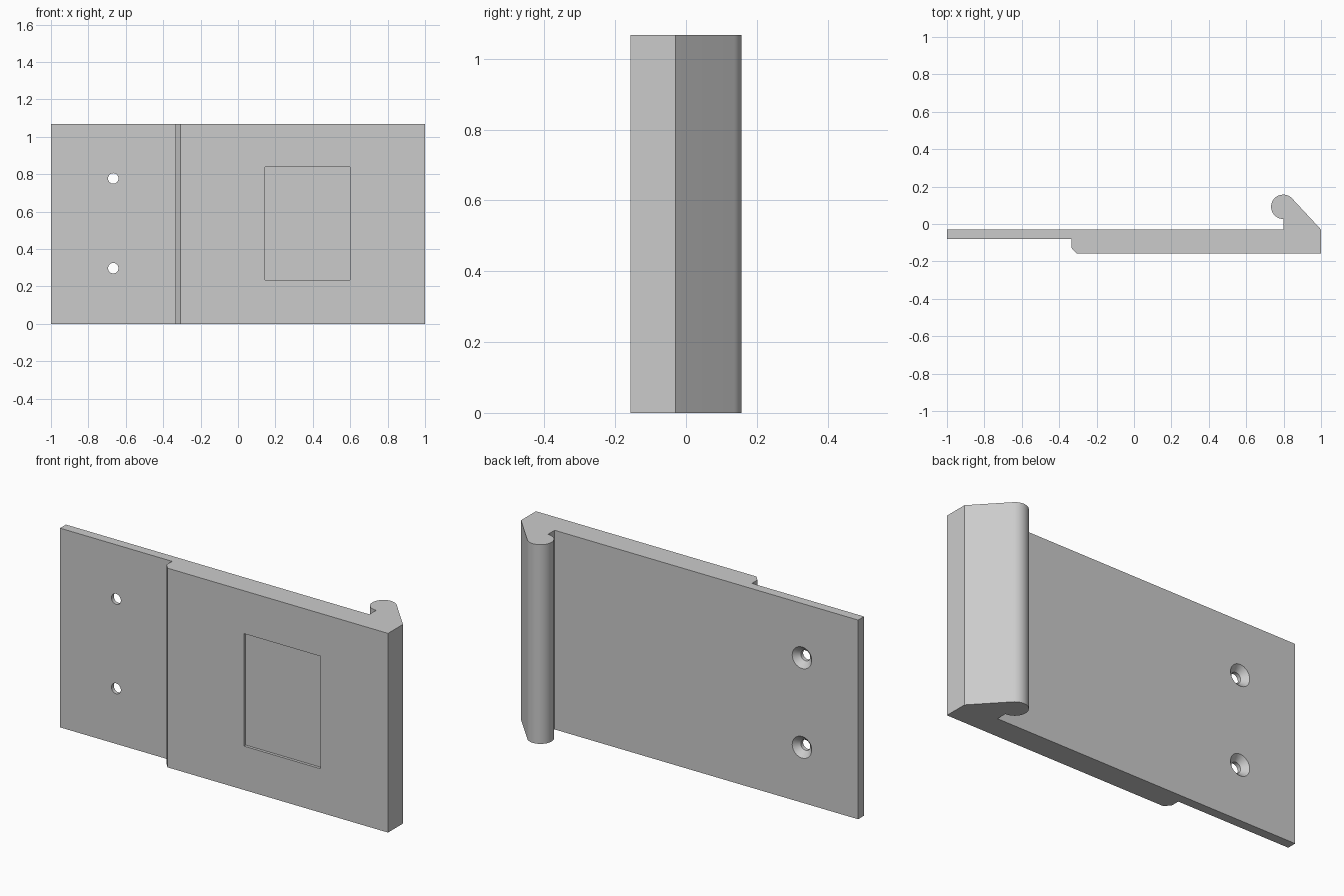
import bpy, bmesh
from math import sin, cos, pi, radians

cube = bpy.data.objects.get("Cube")
if cube:
    bpy.data.objects.remove(cube, do_unlink=True)

HEIGHT = 1.068

grey = bpy.data.materials.new("plain grey")
grey.use_nodes = True
colour = (0.6, 0.6, 0.6, 1)
grey.diffuse_color = colour
grey.node_tree.nodes["Principled BSDF"].inputs["Base Color"].default_value = colour


def loft(name, rings):
    """Closed solid bridging equal-length rings of points, capped at both ends."""
    bm = bmesh.new()
    loops = [[bm.verts.new(p) for p in ring] for ring in rings]
    n = len(loops[0])
    for a, b in zip(loops, loops[1:]):
        for i in range(n):
            j = (i + 1) % n
            bm.faces.new((a[i], a[j], b[j], b[i]))
    bm.faces.new(loops[0][::-1])
    bm.faces.new(loops[-1])
    bmesh.ops.recalc_face_normals(bm, faces=bm.faces)
    mesh = bpy.data.meshes.new(name)
    bm.to_mesh(mesh)
    bm.free()
    mesh.materials.append(grey)
    obj = bpy.data.objects.new(name, mesh)
    bpy.context.collection.objects.link(obj)
    return obj


def select_only(obj):
    bpy.ops.object.select_all(action='DESELECT')
    obj.select_set(True)
    bpy.context.view_layer.objects.active = obj


def cut(target, cutter):
    cutter.hide_render = True
    mod = target.modifiers.new("cut", 'BOOLEAN')
    mod.operation = 'DIFFERENCE'
    mod.solver = 'EXACT'
    mod.object = cutter
    select_only(target)
    bpy.ops.object.modifier_apply(modifier=mod.name)
    bpy.data.objects.remove(cutter, do_unlink=True)


# Stepped plate with a rounded hook, extruded upwards
cx, cy, r = 0.798, 0.092, 0.065
start, end, steps = radians(42.6), radians(272), 32
bead = [(cx + r * cos(t), cy + r * sin(t))
        for t in (start + (end - start) * i / steps for i in range(steps + 1))]
profile = [(-1, -0.08), (-0.335, -0.08), (-0.335, -0.127), (-0.308, -0.157),
           (1, -0.157), (1, -0.03)] + bead + [(0.8, -0.03), (-1, -0.03)]
plate = loft("hooked_plate", [[(x, y, z) for x, y in profile] for z in (0, HEIGHT)])

# Shallow rectangular recess in the front
recess = [(0.145, 0.235), (0.6, 0.235), (0.6, 0.838), (0.145, 0.838)]
cut(plate, loft("recess_cutter", [[(x, y, z) for x, z in recess] for y in (-0.2, -0.142)]))

# Two screw holes, countersunk from the back
for z in (0.297, 0.777):
    rings = [[(-0.667 + rad * cos(2 * pi * i / 32), y, z + rad * sin(2 * pi * i / 32))
              for i in range(32)]
             for y, rad in ((-0.12, 0.028), (-0.06, 0.028), (-0.03, 0.058), (0, 0.058))]
    cut(plate, loft("screw_hole_cutter", rings))

select_only(plate)
bpy.ops.object.shade_smooth_by_angle(angle=radians(25))
